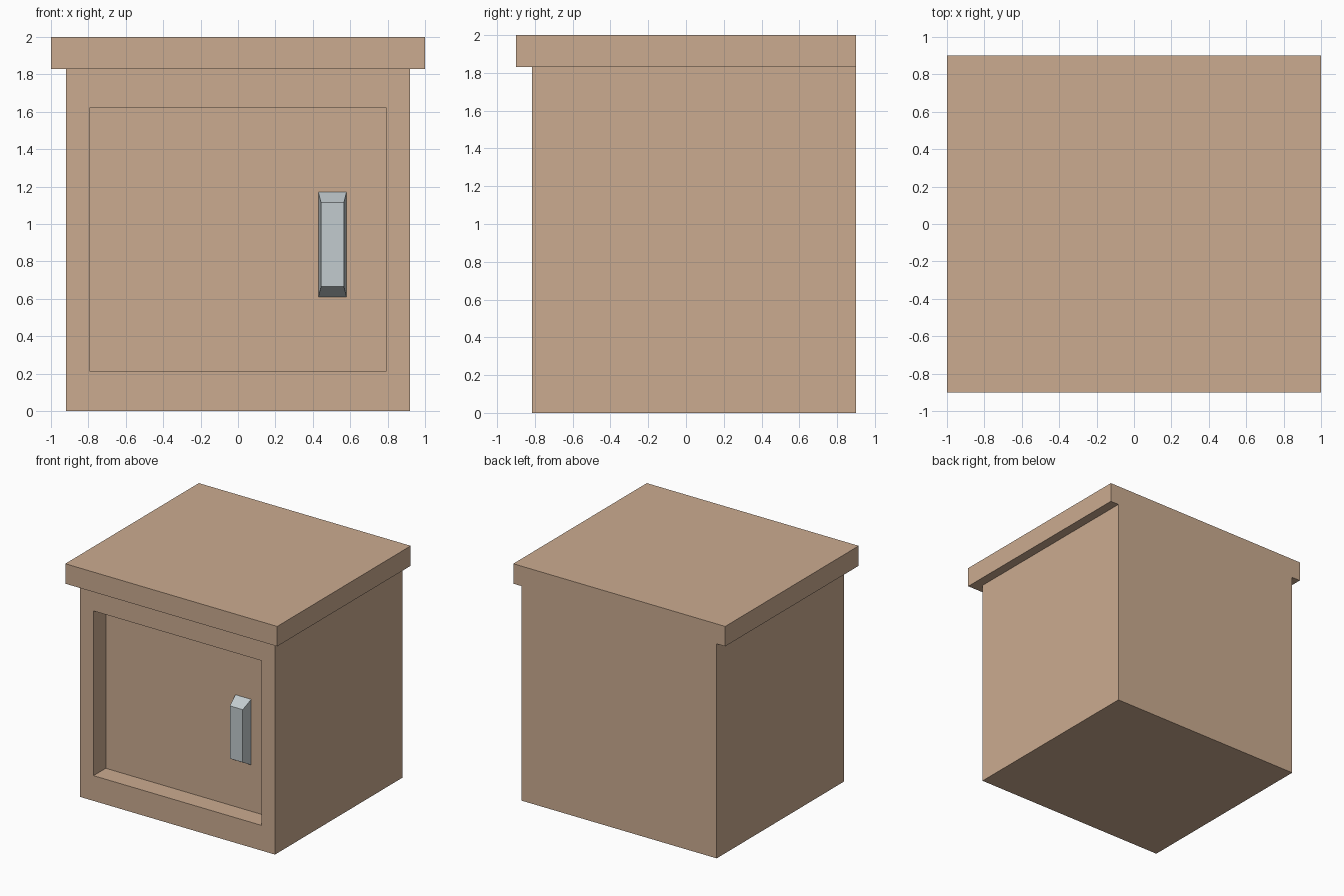
import bpy
import bmesh
from mathutils import Vector

cube = bpy.data.objects.get("Cube")
if cube:
    bpy.data.objects.remove(cube, do_unlink=True)


def material(name, color):
    mat = bpy.data.materials.new(name)
    mat.use_nodes = True
    mat.diffuse_color = color
    mat.node_tree.nodes["Principled BSDF"].inputs["Base Color"].default_value = color
    return mat


def box(bm, low, high):
    low, high = Vector(low), Vector(high)
    bmesh.ops.create_cube(bm, size=1)
    for v in bm.verts:
        v.co = [a + (b - a) * (c + 0.5) for a, b, c in zip(low, high, v.co)]


def front_face(bm):
    bm.normal_update()
    return min(bm.faces, key=lambda f: f.normal.y)


def finish(bm, name, mat):
    mesh = bpy.data.meshes.new(name)
    bm.to_mesh(mesh)
    bm.free()
    mesh.materials.append(mat)
    obj = bpy.data.objects.new(name, mesh)
    bpy.context.collection.objects.link(obj)
    return obj


wood = material("light wood", (0.60, 0.41, 0.28, 1))
metal = material("pale metal", (0.54, 0.60, 0.62, 1))

# Cabinet body with a recessed door panel
bm = bmesh.new()
box(bm, (-0.92, -0.815, 0), (0.92, 0.9, 1.83))
front = front_face(bm)
bmesh.ops.inset_region(bm, faces=[front], thickness=0.18)
for v in front.verts:
    v.co.z = 1.62 if v.co.z > 1 else 0.215
recess = bmesh.ops.extrude_face_region(bm, geom=[front])
for v in [g for g in recess["geom"] if isinstance(g, bmesh.types.BMVert)]:
    v.co.y = -0.65
if front.is_valid:
    bmesh.ops.delete(bm, geom=[front], context="FACES_ONLY")
bmesh.ops.recalc_face_normals(bm, faces=bm.faces)
finish(bm, "cabinet_body", wood)

# Top board, overhanging the front and sides, flush at the back
bm = bmesh.new()
box(bm, (-1, -0.9, 1.83), (1, 0.9, 2))
finish(bm, "top_board", wood)

# Tapered door handle
bm = bmesh.new()
box(bm, (0.43, -0.745, 0.61), (0.58, -0.65, 1.17))
for v in front_face(bm).verts:
    v.co.x += 0.014 if v.co.x < 0.5 else -0.014
    v.co.z += 0.055 if v.co.z < 0.9 else -0.055
finish(bm, "door_handle", metal)
